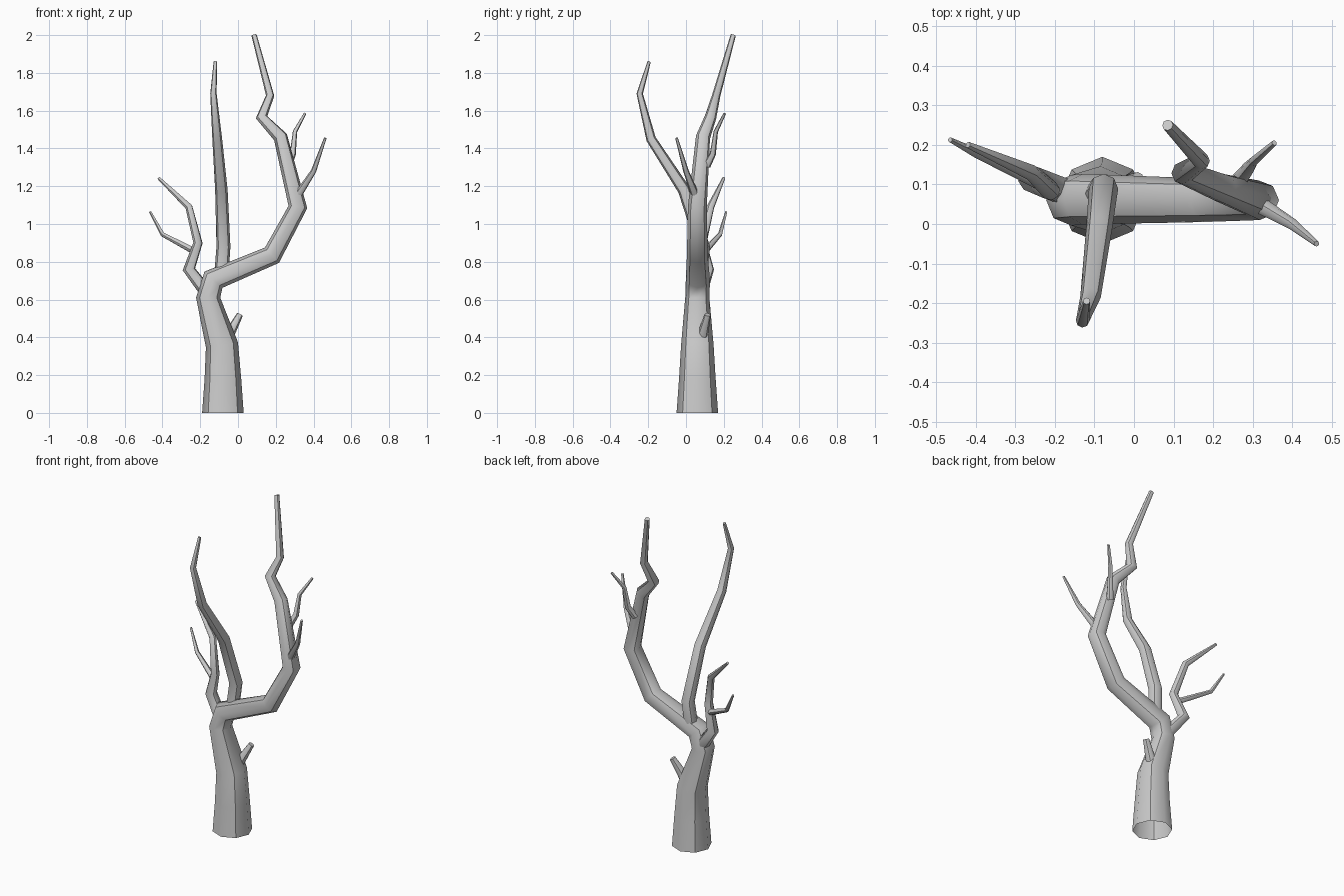
import bpy, bmesh, math
from mathutils import Vector

SIDES = 8

cube = bpy.data.objects.get("Cube")
if cube:
    bpy.data.objects.remove(cube, do_unlink=True)

bark = bpy.data.materials.new("grey bark")
bark.use_nodes = True
bark_colour = (0.6, 0.6, 0.6, 1)
bark.diffuse_color = bark_colour
bark.node_tree.nodes["Principled BSDF"].inputs["Base Color"].default_value = bark_colour


def limb(name, points, radii):
    """Sweep a tapering octagon along a path, mitred at bends, open at the base.
    Two radii are spread evenly along the path."""
    path = [Vector(p) for p in points]
    last = len(path) - 1
    if len(radii) == 2:
        start, end = radii
        radii = [start + (end - start) * i / last for i in range(last + 1)]

    bm = bmesh.new()
    rings = []
    side = Vector((1, 0, 0))
    for i, centre in enumerate(path):
        before = (centre - path[max(i - 1, 0)]).normalized()
        after = (path[min(i + 1, last)] - centre).normalized()
        tangent = (before + after).normalized()
        # carry the side direction along so the limb does not twist
        side = (side - tangent * side.dot(tangent)).normalized()
        across = tangent.cross(side)
        ring = []
        for k in range(SIDES):
            a = math.tau * k / SIDES
            offset = side * math.cos(a) + across * math.sin(a)
            ring.append(bm.verts.new(centre + offset * radii[i]))
        rings.append(ring)

    for low, high in zip(rings, rings[1:]):
        for k in range(SIDES):
            n = (k + 1) % SIDES
            bm.faces.new((low[k], low[n], high[n], high[k])).smooth = True
    bm.faces.new(rings[-1])

    # creases on the four diagonal ridges and around the tip
    for low, high in zip(rings, rings[1:]):
        for k in range(1, SIDES, 2):
            bm.edges.get((low[k], high[k])).smooth = False
    for k in range(SIDES):
        bm.edges.get((rings[-1][k - 1], rings[-1][k])).smooth = False

    mesh = bpy.data.meshes.new(name)
    bm.to_mesh(mesh)
    bm.free()
    mesh.materials.append(bark)
    obj = bpy.data.objects.new(name, mesh)
    bpy.context.collection.objects.link(obj)
    return obj


# Trunk, sweeping over into the tall main limb
limb("trunk_and_main_limb",
     [(-.08, .06, 0), (-.08, .06, .18), (-.085, .06, .36), (-.158, .06, .61),
      (-.13, .063, .705), (.18, .06, .835), (.317, .06, 1.09),
      (.225, .09, 1.46), (.125, .13, 1.565), (.17, .16, 1.68), (.085, .25, 2)],
     [.11, .097, .086, .064, .064, .055, .05, .038, .031, .022, .014])

# Upright branch leaning forward
limb("forward_branch",
     [(-.09, .07, .7), (-.077, .09, .88), (-.088, -.01, 1.18),
      (-.11, -.185, 1.45), (-.13, -.245, 1.69), (-.12, -.195, 1.86)],
     [.038, .037, .033, .026, .017, .009])

# Right side branch and its twig
limb("right_branch",
     [(-.16, .075, .63), (-.26, .115, .76), (-.212, .085, .9),
      (-.26, .13, 1.09), (-.42, .2, 1.243)],
     [.036, .034, .025, .02, .008])
limb("right_twig",
     [(-.22, .095, .85), (-.4, .18, .945), (-.465, .213, 1.065)], [.018, .006])

# Broken stub on the trunk
limb("broken_stub", [(-.055, .085, .4), (.01, .115, .52)], [.03, .017])

# Twigs on the main limb
limb("left_front_twig",
     [(.315, .05, 1.15), (.4, .0, 1.28), (.462, -.05, 1.455)], [.022, .007])
limb("left_back_twig",
     [(.265, .11, 1.31), (.29, .142, 1.37), (.302, .158, 1.49),
      (.355, .205, 1.585)], [.021, .007])
